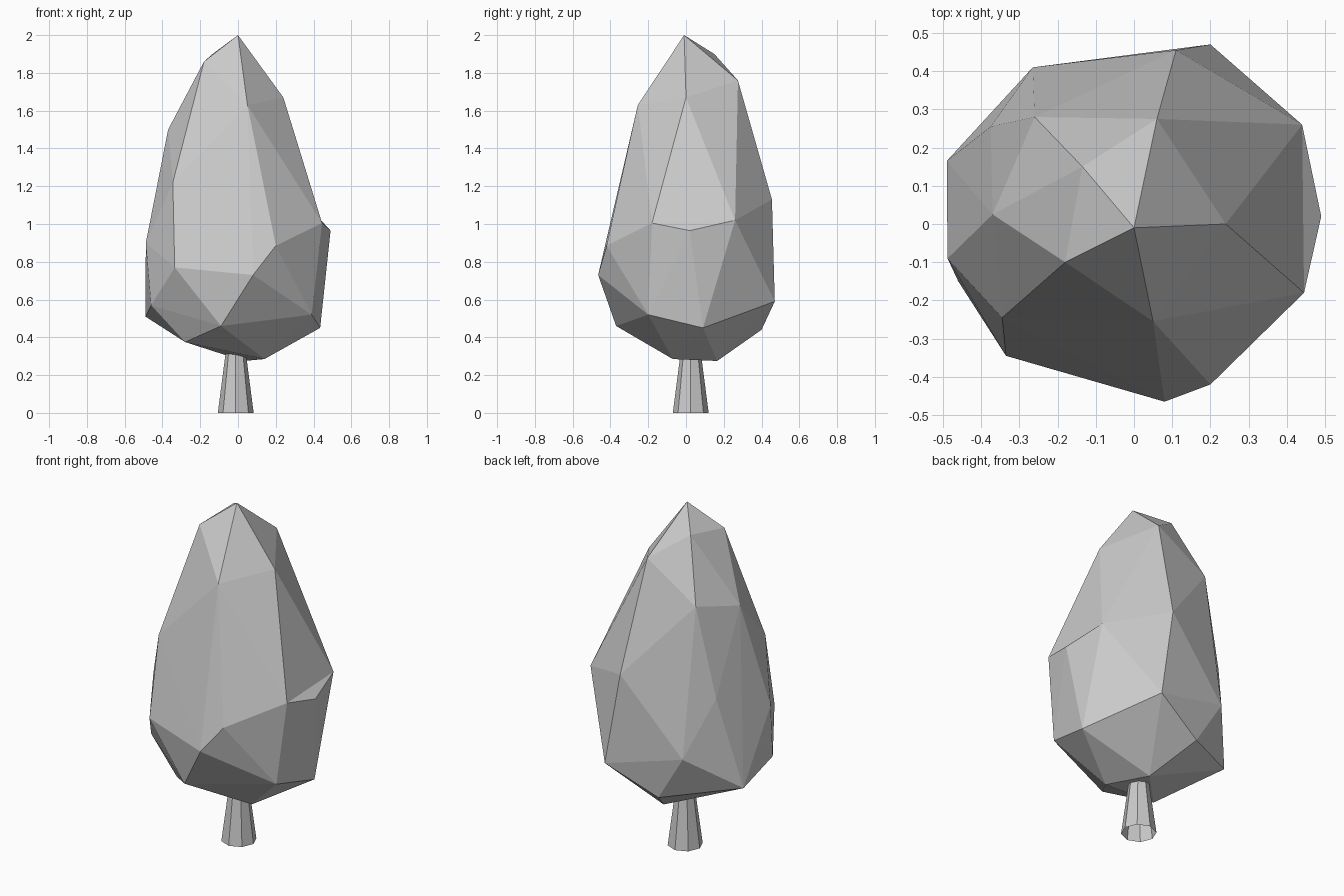
import bpy, bmesh
from mathutils import Vector

if "Cube" in bpy.data.objects:
    bpy.data.objects.remove(bpy.data.objects["Cube"])


def finish(name, bm):
    bmesh.ops.recalc_face_normals(bm, faces=bm.faces[:])
    mesh = bpy.data.meshes.new(name)
    bm.to_mesh(mesh)
    bm.free()
    obj = bpy.data.objects.new(name, mesh)
    bpy.context.collection.objects.link(obj)
    return obj


# Crown: faceted hull around rings of corner points, from tip to underside
shoulder, ledge = (0.24, 0, 1.67), (0.49, 0.02, 0.965)
crown_points = [
    (0, -0.01, 2.0), (-0.135, 0.15, 1.9), (-0.18, -0.10, 1.86),
    (0.06, 0.275, 1.76), shoulder, (0.05, -0.255, 1.63),
    (-0.26, 0.28, 1.56), (-0.37, 0.025, 1.5), (-0.345, -0.245, 1.22),
    (0.11, 0.455, 1.13), (-0.375, 0.255, 1.04), (0.44, 0.26, 1.02),
    (0.445, -0.18, 1.005), ledge, (-0.488, -0.09, 0.9),
    (0.2, -0.42, 0.885), (-0.335, -0.345, 0.77), (0.08, -0.465, 0.73),
    (-0.265, 0.41, 0.71), (0.2, 0.47, 0.59), (-0.46, -0.15, 0.57),
    (0.39, -0.2, 0.52), (-0.49, 0.165, 0.51), (-0.09, -0.37, 0.46),
    (0.435, 0.09, 0.45), (-0.1, 0.4, 0.44), (-0.28, -0.17, 0.375),
    (0.14, -0.07, 0.285), (0.03, 0.165, 0.275),
]
bm = bmesh.new()
for p in crown_points:
    bm.verts.new(p)
bmesh.ops.convex_hull(bm, input=bm.verts[:])

# Small ledge on the right side: turn the edge above it
for e in bm.edges[:]:
    a, b = (v.co for v in e.verts)
    for p, q in ((a, b), (b, a)):
        if (p - Vector(shoulder)).length < 1e-4 and (q - Vector(ledge)).length < 1e-4:
            bmesh.ops.rotate_edges(bm, edges=[e], use_ccw=False)
            break
    else:
        continue
    break
finish("crown", bm)

# Trunk: open, tapered eight-sided tube
bm = bmesh.new()
bmesh.ops.create_cone(bm, cap_ends=False, segments=8,
                      radius1=0.095, radius2=0.048, depth=0.36)
bmesh.ops.translate(bm, verts=bm.verts[:], vec=(-0.012, 0.025, 0.18))
finish("trunk", bm)
